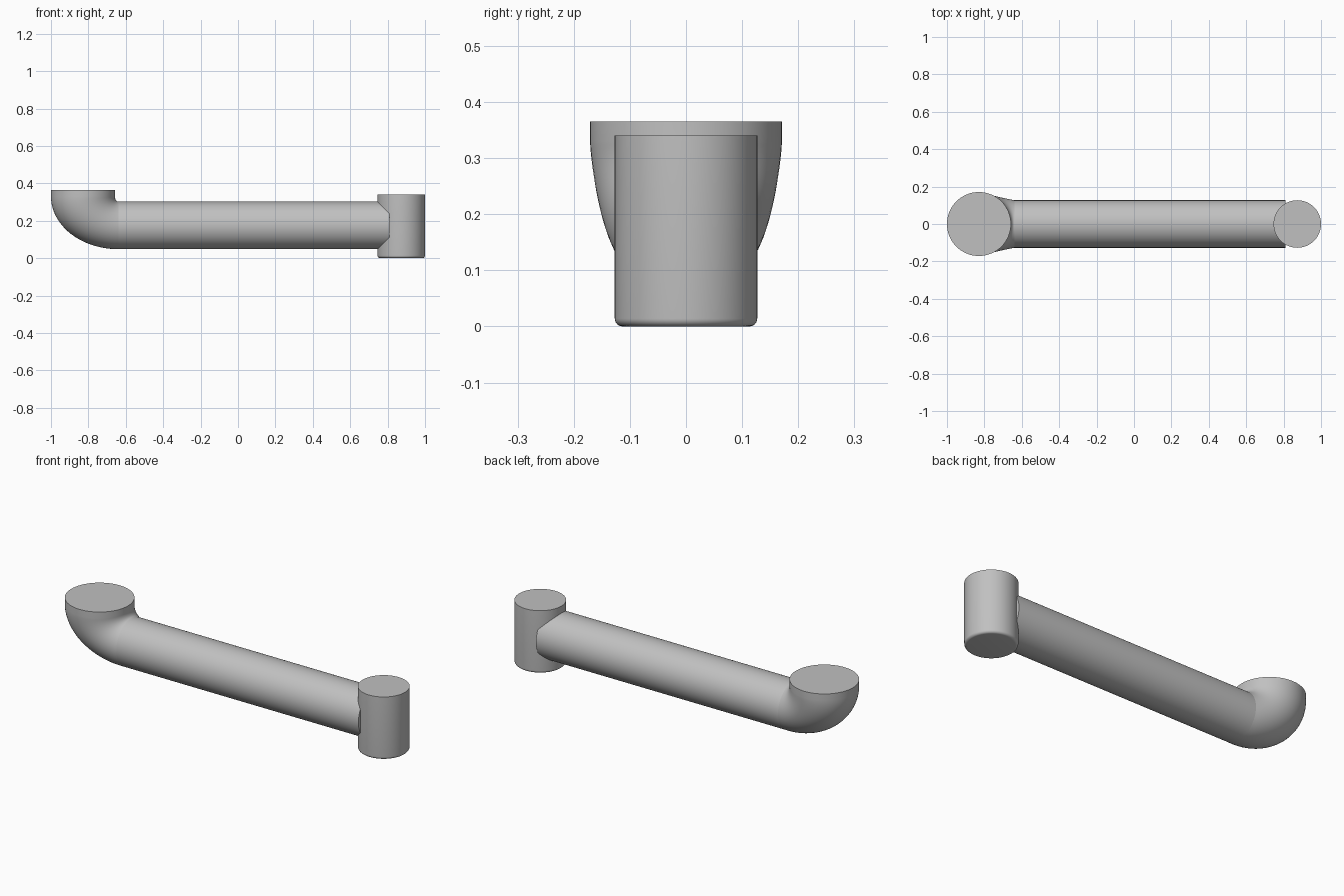
import bpy, bmesh
from math import sin, cos, pi, radians
from mathutils import Vector

SIDES = 64
PIPE_R, CAP_R = 0.127, 0.171
PIPE_Z = 0.175
POST_X, CAP_X = 0.873, -0.829
PIPE_START, PIPE_END = -0.64, 0.81

cube = bpy.data.objects.get("Cube")
if cube:
    bpy.data.objects.remove(cube)

grey = bpy.data.materials.new("plain_grey")
grey.use_nodes = True
GREY = (0.53, 0.53, 0.53, 1)
grey.diffuse_color = GREY
grey.node_tree.nodes["Principled BSDF"].inputs["Base Color"].default_value = GREY


def loft(name, rings):
    """Skin elliptical rings given as (outer point, inner point, half width in y)."""
    bm = bmesh.new()
    loops = []
    for outer, inner, width in rings:
        mid, arm = (outer + inner) / 2, (outer - inner) / 2
        loops.append([bm.verts.new(mid + arm * cos(a) + Vector((0, width * sin(a), 0)))
                      for a in (2 * pi * i / SIDES for i in range(SIDES))])
    for low, high in zip(loops, loops[1:]):
        for i in range(SIDES):
            j = (i + 1) % SIDES
            bm.faces.new((low[i], low[j], high[j], high[i]))
    bm.faces.new(loops[0])
    bm.faces.new(loops[-1])
    bmesh.ops.recalc_face_normals(bm, faces=bm.faces)
    mesh = bpy.data.meshes.new(name)
    bm.to_mesh(mesh)
    bm.free()
    mesh.materials.append(grey)
    obj = bpy.data.objects.new(name, mesh)
    bpy.context.collection.objects.link(obj)
    bpy.ops.object.select_all(action="DESELECT")
    obj.select_set(True)
    bpy.context.view_layer.objects.active = obj
    bpy.ops.object.shade_smooth_by_angle(angle=radians(35))
    return obj


def level_ring(x, z, r):
    return Vector((x - r, 0, z)), Vector((x + r, 0, z)), r


def upright_ring(x, z, r):
    return Vector((x, 0, z - r)), Vector((x, 0, z + r)), r


# Elbow: wide round mouth with a short rim, narrowing as it turns into the pipe
RIM_Z, TOP_Z, STEPS = 0.33, 0.365, 24
inner_x = CAP_X + CAP_R
pipe_low, pipe_high = PIPE_Z - PIPE_R, PIPE_Z + PIPE_R
elbow = [level_ring(CAP_X, TOP_Z, CAP_R)]
for k in range(STEPS + 1):
    t = k / STEPS
    c, s = cos(t * pi / 2), sin(t * pi / 2)
    outer = Vector((PIPE_START - (PIPE_START + 1) * c, 0, RIM_Z - (RIM_Z - pipe_low) * s))
    inner = Vector((PIPE_START - (PIPE_START - inner_x) * c, 0, RIM_Z - (RIM_Z - pipe_high) * s))
    elbow.append((outer, inner, PIPE_R + (CAP_R - PIPE_R) * (1 - t ** 1.4)))
loft("elbow", elbow)

# Straight pipe running into the post
loft("pipe", [upright_ring(x, PIPE_Z, PIPE_R) for x in (PIPE_START, PIPE_END)])

# Upright post with a rounded bottom edge
POST_TOP, ROUND = 0.34, 0.014
post = []
for k in range(7):
    a = k / 6 * pi / 2
    post.append(level_ring(POST_X, ROUND * (1 - cos(a)), PIPE_R - ROUND * (1 - sin(a))))
post.append(level_ring(POST_X, POST_TOP, PIPE_R))
loft("post", post)
